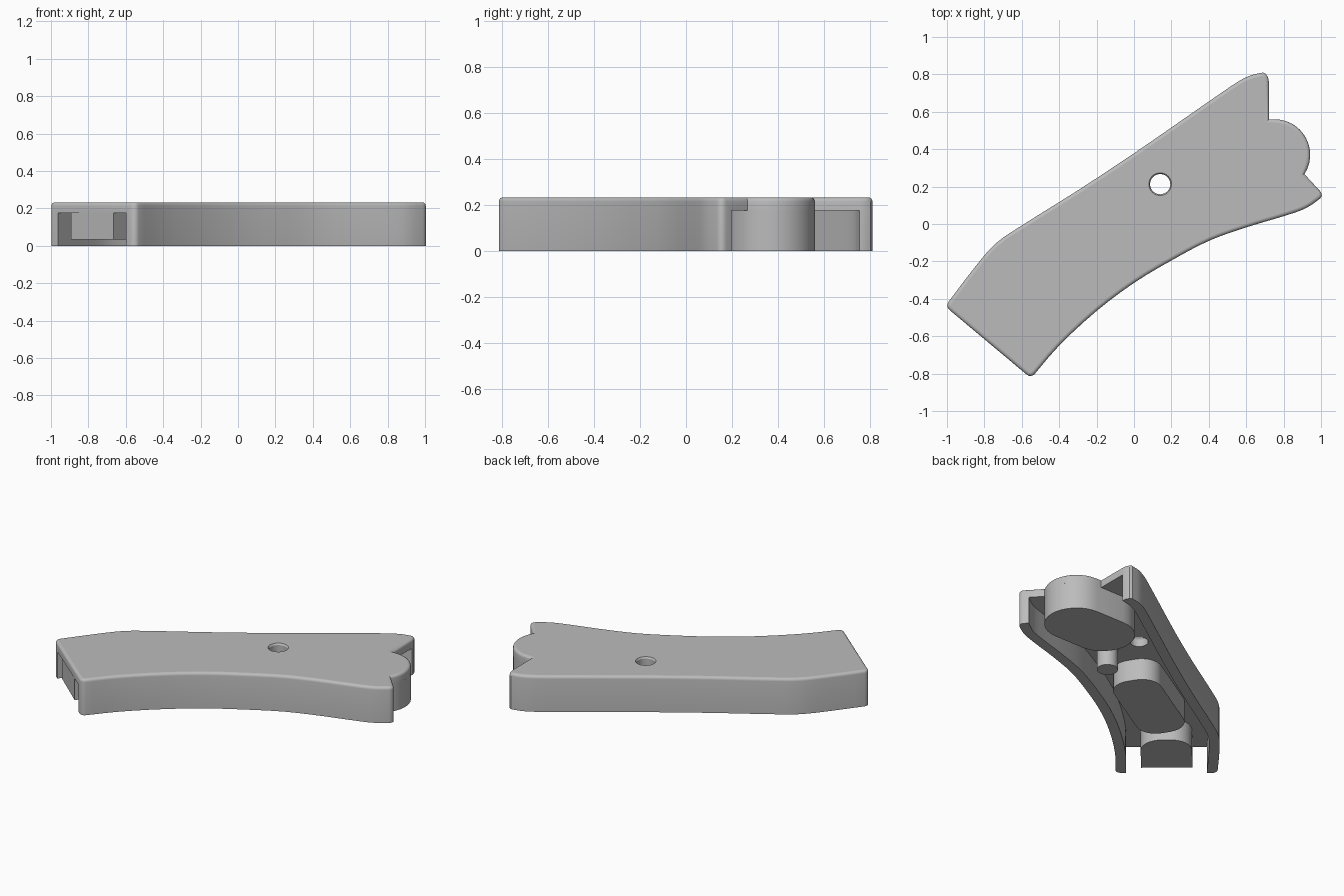
import bpy, bmesh
from math import radians, cos, sin
from mathutils import Vector

cube = bpy.data.objects.get("Cube")
if cube:
    bpy.data.objects.remove(cube, do_unlink=True)

TOP, ROOF, PAD = 0.232, 0.175, 0.034
WALL = 0.062

grey = bpy.data.materials.new("plain_grey")
grey.use_nodes = True
colour = (0.5, 0.5, 0.5, 1)
grey.diffuse_color = colour
grey.node_tree.nodes["Principled BSDF"].inputs["Base Color"].default_value = colour


def spline(points, steps=4):
    """Smooth curve through the points."""
    p = [Vector(q) for q in points]
    p = [2 * p[0] - p[1]] + p + [2 * p[-1] - p[-2]]
    out = []
    for a, b, c, d in zip(p, p[1:], p[2:], p[3:]):
        for i in range(steps):
            t = i / steps
            out.append(0.5 * (2 * b + (c - a) * t + (2 * a - 5 * b + 4 * c - d) * t ** 2
                              + (3 * b - a - 3 * c + d) * t ** 3))
    return out + [p[-2]]


def offset(curve, dist):
    """Shift a curve to its left and run it on past both ends."""
    out = []
    for i, q in enumerate(curve):
        t = (curve[min(i + 1, len(curve) - 1)] - curve[max(i - 1, 0)]).normalized()
        out.append(q + Vector((-t.y, t.x)) * dist)
    first = out[0] + (out[0] - out[1]).normalized() * 0.12
    last = out[-1] + (out[-1] - out[-2]).normalized() * 0.12
    return [first] + out + [last]


def arc(cx, cy, r, start, end, steps=12):
    angles = [radians(start + (end - start) * i / steps) for i in range(steps + 1)]
    return [Vector((cx + r * cos(a), cy + r * sin(a))) for a in angles]


def rounded_bar(cx, cy, half_len, half_wid, r, turn):
    """Outline of a rounded rectangle turned by an angle."""
    out = []
    for sx, sy, start in ((1, 1, 0), (-1, 1, 90), (-1, -1, 180), (1, -1, 270)):
        out += arc(sx * (half_len - r), sy * (half_wid - r), r, start, start + 90, 8)
    ca, sa = cos(radians(turn)), sin(radians(turn))
    return [Vector((cx + p.x * ca - p.y * sa, cy + p.x * sa + p.y * ca)) for p in out]


def prism(name, outline, z0, z1, corners=(), corner_r=0.03, rim=0):
    """Extrude an outline, round chosen upright corners and the top rim."""
    bm = bmesh.new()
    face = bm.faces.new([bm.verts.new((p.x, p.y, z0)) for p in outline])
    up = bmesh.ops.extrude_face_region(bm, geom=[face])["geom"]
    bmesh.ops.translate(bm, vec=(0, 0, z1 - z0),
                        verts=[v for v in up if isinstance(v, bmesh.types.BMVert)])
    bmesh.ops.remove_doubles(bm, verts=bm.verts, dist=0.0005)
    bmesh.ops.recalc_face_normals(bm, faces=bm.faces)
    if corners:
        upright = [e for e in bm.edges
                   if abs(e.verts[0].co.z - e.verts[1].co.z) > 0.01
                   and any((e.verts[0].co.xy - c).length < 0.002 for c in corners)]
        bmesh.ops.bevel(bm, geom=upright, offset=corner_r, segments=4, profile=0.5, affect='EDGES')
    if rim:
        edges = [e for e in bm.edges if all(v.co.z > z1 - 0.001 for v in e.verts)]
        bmesh.ops.bevel(bm, geom=edges, offset=rim, segments=4, profile=0.5, affect='EDGES')
    mesh = bpy.data.meshes.new(name)
    bm.to_mesh(mesh)
    bm.free()
    mesh.materials.append(grey)
    ob = bpy.data.objects.new(name, mesh)
    bpy.context.collection.objects.link(ob)
    return ob


def activate(ob):
    bpy.ops.object.select_all(action='DESELECT')
    ob.select_set(True)
    bpy.context.view_layer.objects.active = ob


def cut(ob, cutter):
    cutter.hide_render = True
    mod = ob.modifiers.new("cut", 'BOOLEAN')
    mod.operation, mod.solver, mod.object = 'DIFFERENCE', 'EXACT', cutter
    activate(ob)
    bpy.ops.object.modifier_apply(modifier=mod.name)
    bpy.data.objects.remove(cutter, do_unlink=True)


# Long edges: front runs left to right, back runs right to left
front = spline([(-.55, -.825), (-.4, -.65), (-.2, -.465), (0, -.315), (.2, -.195),
                (.4, -.09), (.6, -.018), (.8, .042), (.92, .085), (1.017, .152)], 3)
back = spline([(.67, .806), (.62, .793), (.55, .757), (.4, .655), (0, .378), (-.3, .18),
               (-.6, -.008), (-.74, -.105), (-.85, -.23), (-1.01, -.44)], 3)
lobe = arc(.752, .37, .19, -33, 90)
notch_and_tip = [Vector(p) for p in ((.722, .56), (.722, .755), (.717, .782),
                                     (.706, .802), (.69, .81))]

# Cover shell with an open-ended channel below
outline = front + lobe + notch_and_tip + back
shell = prism("cover_shell", outline, 0, TOP,
              corners=(front[0], front[-1], back[-1]), rim=0.018)
cut(shell, prism("channel_cutter", offset(front, WALL) + offset(back, WALL), -0.1, ROOF))

# Round hole with an eased rim
hx, hy = .14, .213
cut(shell, prism("hole_cutter", arc(hx, hy, .054, 0, 360, 32), 0.1, 0.3))
bpy.ops.mesh.primitive_cone_add(vertices=32, radius1=.05, radius2=.066, depth=.024,
                                location=(hx, hy, TOP - 0.004))
cut(shell, bpy.context.object)

# Pads hanging under the roof; the lobe pad reaches the ground
roof = ROOF + 0.001
parts = [shell]
parts.append(prism("lobe_pad", rounded_bar(.652, .37, .29, .19, .19, 0), 0, roof))
parts.append(prism("middle_pad", rounded_bar(-.236, -.146, .322, .146, .12, 31), PAD, roof))

# End pad, cut flush with the open end
ux, uy = Vector((.657, .754)), Vector((-.754, .657))
end_outline = [ux * -.985 + uy * .327, ux * -.985 + uy * .024]
for cx, cy, start in ((-.785, .149, 270), (-.785, .202, 0)):
    end_outline += [ux * p.x + uy * p.y for p in arc(cx, cy, .125, start, start + 90, 8)]
parts.append(prism("end_pad", end_outline, PAD, roof))

# Round pin opposite the hole
parts.append(prism("pin", arc(.23, .03, .062, 0, 360, 32), PAD, roof))

# Smooth curved sides, flat tops and undersides
for ob in parts:
    activate(ob)
    bpy.ops.object.shade_smooth_by_angle(angle=radians(32))
    for poly in ob.data.polygons:
        if abs(poly.normal.z) > 0.999:
            poly.use_smooth = False
